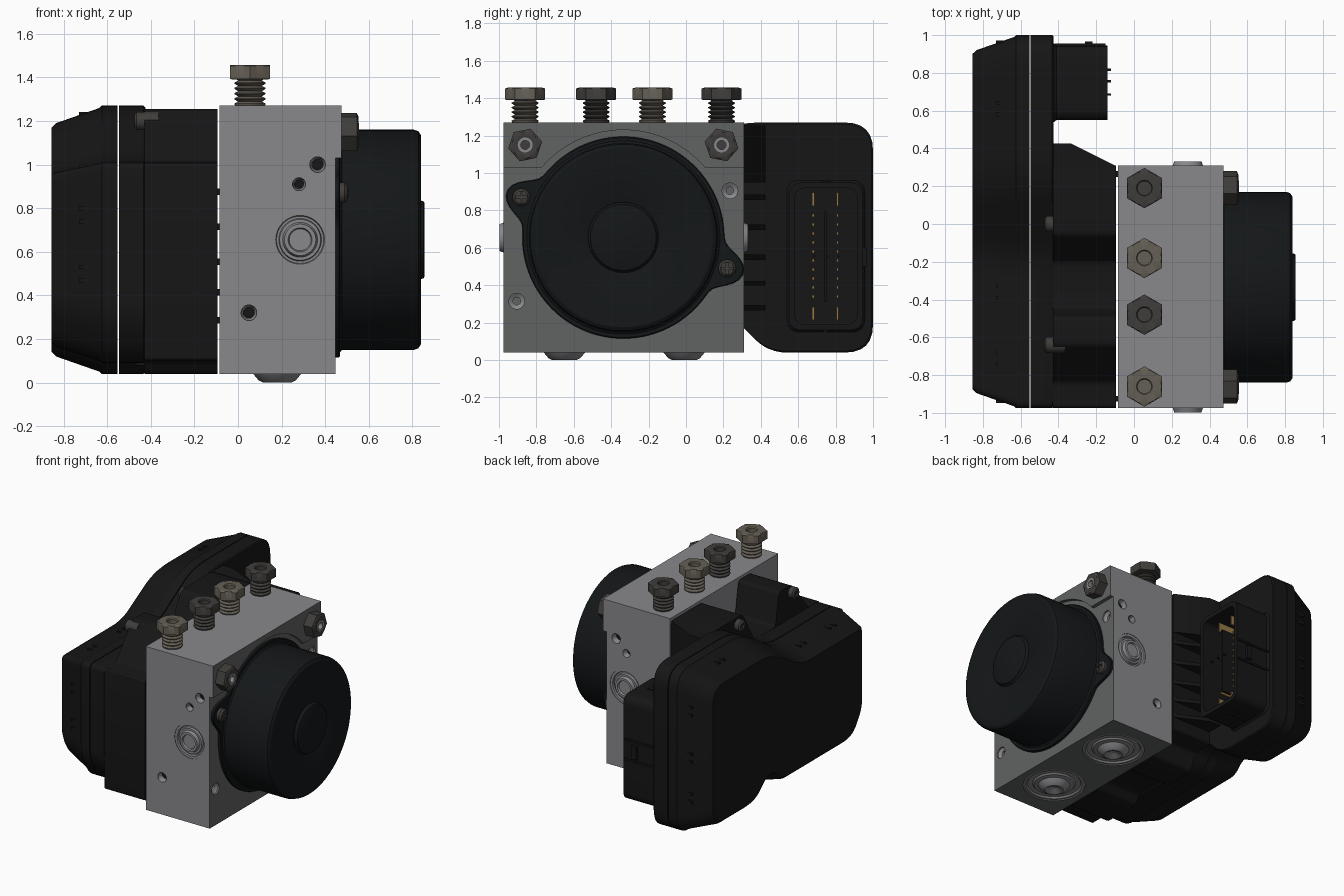
import bpy, bmesh, math
from mathutils import Vector, Matrix

if "Cube" in bpy.data.objects:
    bpy.data.objects.remove(bpy.data.objects["Cube"])


def material(name, c):
    m = bpy.data.materials.new(name)
    m.diffuse_color = (*c, 1)
    m.use_nodes = True
    m.node_tree.nodes["Principled BSDF"].inputs["Base Color"].default_value = m.diffuse_color
    return m


ALU = material("cast_aluminium", (0.25, 0.245, 0.26))
ALU_DARK = material("sealing_face", (0.12, 0.125, 0.122))
PLASTIC = material("black_plastic", (0.008, 0.008, 0.008))
MOTOR = material("motor_black", (0.007, 0.0085, 0.0095))
STEEL = material("dark_steel", (0.05, 0.047, 0.043))
BRASS = material("olive_plating", (0.13, 0.115, 0.09))
GOLD = material("gold_pins", (0.3, 0.19, 0.06))


def finish(name, bm, mat):
    bmesh.ops.recalc_face_normals(bm, faces=bm.faces)
    me = bpy.data.meshes.new(name)
    bm.to_mesh(me)
    bm.free()
    ob = bpy.data.objects.new(name, me)
    bpy.context.collection.objects.link(ob)
    me.materials.append(mat)
    return ob


def bridge(bm, rings):
    """Skin consecutive vertex rings; a single-vertex ring is a pole."""
    for a, b in zip(rings, rings[1:]):
        n = max(len(a), len(b))
        for i in range(n):
            j = (i + 1) % n
            if len(a) == 1 and len(b) == 1:
                continue
            if len(a) == 1:
                bm.faces.new((a[0], b[j], b[i]))
            elif len(b) == 1:
                bm.faces.new((a[i], a[j], b[0]))
            else:
                bm.faces.new((a[i], a[j], b[j], b[i]))
    for r in (rings[0], rings[-1]):
        if len(r) > 2:
            bm.faces.new(r)


def revolve(name, prof, loc, axis, mat, n=48, spin=0.0):
    """Revolve (radius, height[, 'hex']) points about an axis."""
    bm = bmesh.new()
    M = Matrix.Translation(loc) @ Vector(axis).to_track_quat('Z', 'Y').to_matrix().to_4x4() @ Matrix.Rotation(spin, 4, 'Z')
    rings = []
    for p in prof:
        r, h = p[:2]
        ring = []
        for i in range(n if r > 0 else 1):
            a = 2 * math.pi * i / n
            k = r
            if len(p) > 2:
                k = r * math.cos(math.pi / 6) / math.cos(a % (math.pi / 3) - math.pi / 6)
            ring.append(bm.verts.new(M @ Vector((k * math.cos(a), k * math.sin(a), h))))
        rings.append(ring)
    bridge(bm, rings)
    return finish(name, bm, mat)


def rounded(pts, radius, n=5):
    """Round polygon corners; a third value on a point overrides the radius."""
    out = []
    for i, q in enumerate(pts):
        r = q[2] if len(q) > 2 else radius
        p = Vector(q[:2])
        a, b = Vector(pts[i - 1][:2]) - p, Vector(pts[(i + 1) % len(pts)][:2]) - p
        k = min(r, a.length * .45, b.length * .45)
        s, e = p + a.normalized() * k, p + b.normalized() * k
        for j in range(n + 1):
            t = j / n
            out.append(s * (1 - t) ** 2 + p * 2 * t * (1 - t) + e * t * t)
    return out


def rect(y0, y1, z0, z1):
    return [(y0, z0), (y1, z0), (y1, z1), (y0, z1)]


def loft(name, outline, secs, mat, axis='x'):
    """Stack an outline through (position, inset) sections along an axis."""
    bm = bmesh.new()
    lo = [min(p[i] for p in outline) for i in (0, 1)]
    hi = [max(p[i] for p in outline) for i in (0, 1)]
    c = [(l + h) / 2 for l, h in zip(lo, hi)]
    half = [(h - l) / 2 for l, h in zip(lo, hi)]
    rings = []
    for d, inset in secs:
        ring = []
        for p in outline:
            u, v = [c[i] + (p[i] - c[i]) * (half[i] - inset) / half[i] for i in (0, 1)]
            ring.append(bm.verts.new({'x': (d, u, v), 'y': (u, d, v), 'z': (u, v, d)}[axis]))
        rings.append(ring)
    bridge(bm, rings)
    return finish(name, bm, mat)


def boxes(name, items, mat):
    """Many boxes, each given as (x0, x1, y0, y1, z0, z1), in one mesh."""
    bm = bmesh.new()
    for x0, x1, y0, y1, z0, z1 in items:
        M = Matrix.Translation(((x0 + x1) / 2, (y0 + y1) / 2, (z0 + z1) / 2)) @ Matrix.Diagonal((x1 - x0, y1 - y0, z1 - z0, 1))
        bmesh.ops.create_cube(bm, size=1, matrix=M)
    return finish(name, bm, mat)


def cut(ob, cutter):
    m = ob.modifiers.new("cut", 'BOOLEAN')
    m.operation, m.solver, m.object = 'DIFFERENCE', 'EXACT', cutter
    bpy.context.view_layer.objects.active = ob
    bpy.ops.object.modifier_apply(modifier=m.name)
    bpy.data.objects.remove(cutter)


MY, MZ = -0.335, 0.655          # motor axis

# Valve block with stepped motor face and drilled ports
block = boxes("valve_block", [(-0.085, 0.475, -0.975, 0.31, 0.04, 1.27)], ALU)
cut(block, boxes("cutter", [(0.447, 0.6, -1.2, 0.5, -0.1, 1.03)], ALU))
cut(block, revolve("cutter", [(0.575, 0), (0.575, 0.2)], (0.447, MY, MZ), (1, 0, 0), ALU, 96))
for y, s in ((-0.975, -1), (0.31, 1)):
    for x, z, r in ((0.365, 1.0, .036), (0.28, 0.91, .03), (0.05, 0.32, .036)):
        cut(block, revolve("cutter", [(r * .7, -.1), (r * .7, -.03), (r, -.01), (r, .05)], (x, y, z), (0, s, 0), ALU, 24))
        revolve("port_bore", [(r * .69, -.04), (0, -.04)], (x, y, z), (0, s, 0), PLASTIC, 24)
    cut(block, revolve("cutter", [(.13, -.03), (.13, .05)], (0.285, y, MZ), (0, s, 0), ALU))
    revolve("side_plug", [(.13, -.031), (.13, -.004), (.112, -.004), (.108, -.016), (.098, -.016), (.094, 0),
                          (.08, 0), (.072, .022), (.055, .022), (.05, .008), (0, .008)], (0.285, y, MZ), (0, s, 0), ALU)
for y, z in ((0.235, 0.905), (-0.905, 0.315)):
    cut(block, revolve("cutter", [(.02, -.08), (.02, -.025), (.042, -.01), (.042, .05)], (0.447, y, z), (1, 0, 0), ALU, 24))
block.data.materials.append(ALU_DARK)
for f in block.data.polygons:
    if f.normal.x > .9 or f.normal.z < -.9:
        f.material_index = 1

# Bottom accumulator plugs
for y in (-0.65, -0.01):
    cut(block, revolve("cutter", [(.215, -.03), (.215, .05)], (0.18, y, 0.04), (0, 0, -1), ALU, 64))
    revolve("bottom_plug", [(.215, -.031), (.215, -.006), (.195, -.003), (.185, -.014), (.15, -.014), (.14, -.004), (.11, 0),
                            (.085, .03), (.065, .04), (.05, .038), (.025, .02), (0, .016)], (0.18, y, 0.04), (0, 0, -1), ALU)

# Pump motor can and eared flange
revolve("motor_can", [(.52, 0), (.52, .018), (.505, .03), (.505, .36), (.498, .38), (.48, .392), (.2, .392),
                      (.188, .385), (.18, .392), (.176, .405), (.168, .409), (0, .409)], (0.447, MY, MZ), (1, 0, 0), MOTOR, 96)
EARS = [(-0.88, 0.87), (0.22, 0.49)]
outline = []
for i in range(144):
    a = 2 * math.pi * i / 144
    r = 0.54
    for y, z in EARS:
        d = math.remainder(a - math.atan2(z - MZ, y - MY), 2 * math.pi)
        r += 0.13 * math.exp(-(d / 0.21) ** 2 - (d / 0.22) ** 4)
    outline.append((MY + r * math.cos(a), MZ + r * math.sin(a)))
loft("motor_flange", outline, [(0.445, 0), (0.463, 0), (0.468, .006)], MOTOR)
for y, z in EARS:
    screw = revolve("flange_screw", [(.047, 0), (.047, .022), (.035, .036), (0, .042)], (0.467, y, z), (1, 0, 0), STEEL, 32)
    cut(screw, boxes("cutter", [(0.492, 0.53, y - .03, y + .03, z - .006, z + .006)], STEEL))
    cut(screw, boxes("cutter", [(0.492, 0.53, y - .006, y + .006, z - .03, z + .03)], STEEL))

# Threaded pipe plugs on top
thread = []
for i in range(5):
    h = 1.385 - i * .024
    thread += [(.055, h), (.072, h - .009), (.072, h - .013)]
for i, y in enumerate((-0.86, -0.48, -0.18, 0.19)):
    revolve("pipe_bolt", [(0, 1.3), (.036, 1.3), (.036, 1.45), (.042, 1.457), (.09, 1.457), (.107, 1.452, 'hex'), (.107, 1.392, 'hex'),
                          (.06, 1.39)] + thread + [(.055, 1.25)], (0.055, y, 0), (0, 0, 1), (BRASS, STEEL)[i % 2], 48, math.pi / 2)

# Hex plugs on the motor side
for y, s in ((-0.86, 1), (0.19, -1)):
    revolve("side_bolt", [(0, .05), (.03, .05), (.03, .072), (.046, .078), (.07, .078), (.092, .07, 'hex'), (.092, -.01, 'hex')],
            (0.475, y, 1.15), (1, 0, 0), STEEL, 48, s * .2)
    revolve("side_bolt_ring", [(.024, .05), (.024, .08), (.04, .08), (.04, .05)], (0.475, y, 1.15), (1, 0, 0), ALU, 24)

# Controller cover and mounting plate share one outline (y, z)
shape = rounded([(-.975, .3, .08), (-.85, .09), (-.45, .09), (.08, .09, .08), (.17, .19, .06), (.28, .2), (.44, .04), (1, .04), (1, 1.27),
                 (.24, 1.27), (-.18, 1.01, .12), (-.975, 1.01, .04)], 0.15, 6)
loft("controller_cover", shape, [(-.553, 0), (-.625, 0), (-.635, .01), (-.835, .08), (-.855, .1)], PLASTIC)
loft("controller_plate", shape, [(-.425, .008), (-.433, 0), (-.547, 0)], PLASTIC)
ribs = []
for z in (.3, .36, .6, .66, .95, 1.01):
    ribs.append((-.73, -.63, .92, .972, z, z + .02))
for z in (.46, .52, .73, .79):
    ribs.append((-.73, -.63, -.947, -.9, z, z + .02))
for y in (.57, .63):
    ribs.append((-.73, -.63, y, y + .02, 1.19, 1.242))
for y in (-.75, -.69, -.4, -.34):
    ribs.append((-.73, -.63, y, y + .02, .94, .995))
boxes("cover_ribs", ribs, PLASTIC)

# Controller body with screw humps, side shoulder and gussets
body = rounded([(-.975, .1), (-.84, .1), (-.8, .04), (-.5, .04), (-.45, .1), (-.2, .1), (-.15, .04), (.1, .04), (.15, .17), (.31, .17),
                (.31, 1.255), (-.06, 1.255), (-.2, 1.01), (-.45, 1.01), (-.49, 1.255), (-.64, 1.255), (-.84, 1.01), (-.975, 1.01)], .025, 3)
loft("controller_body", body, [(-.43, 0), (-.094, 0)], PLASTIC)
wedge = [(-.43, .3), (-.43, .425), (-.33, .425), (-.1, .31), (-.1, .3)]
loft("body_shoulder", wedge, [(.95, 0), (1.255, 0)], PLASTIC, 'z')
for z in (.28, .41, .55, .71, .87):
    loft("body_gusset", wedge, [(z - .014, 0), (z + .014, 0)], PLASTIC, 'z')
boxes("body_standoffs", [(-.1, -.08, y, y + .03, z, z + .03) for y in (-.94, .25) for z in (.27, .4, .54, .7, .86)], PLASTIC)
for y in (0, -.64):
    for z in (1.2, .12):
        revolve("case_screw", [(.042, -.06), (.042, .04), (.03, .05), (.015, .05), (.015, .04), (0, .04)], (-.425, y, z), (-1, 0, 0), STEEL, 24)

# Connector shell, its latch ribs and contacts
shell = rounded(rect(.55, .945, .16, .95), .07)
loft("connector_shell", shell, [(-.43, -.015), (-.41, 0), (-.14, 0), (-.14, .03), (-.38, .03)], PLASTIC)
boxes("connector_ribs", [(-.4, -.22, .72, .77, .945, .957), (-.4, -.22, .735, .755, .15, .165), (-.26, -.22, .94, .965, .5, .6),
                         (-.42, -.15, .935, .955, .47, .485), (-.42, -.15, .935, .955, .62, .635),
                         (-.38, -.17, .74, .752, .31, .8)] +
      [(-.145, -.122, y, y + .012, .55, .56) for y in (.68, .75, .81)], PLASTIC)
pins = []
for y in (.68, .81):
    for z in (.25, .86):
        pins.append((-.39, -.2, y - .006, y + .006, z - .035, z + .035))
    for i in range(10):
        z = .34 + i * .048
        pins.append((-.39, -.22, y - .006, y + .006, z - .008, z + .008))
boxes("connector_pins", pins, GOLD)

# Smooth shading with sharp edges kept
for ob in bpy.context.scene.objects:
    ob.select_set(True)
bpy.context.view_layer.objects.active = block
bpy.ops.object.shade_smooth_by_angle(angle=math.radians(32))
